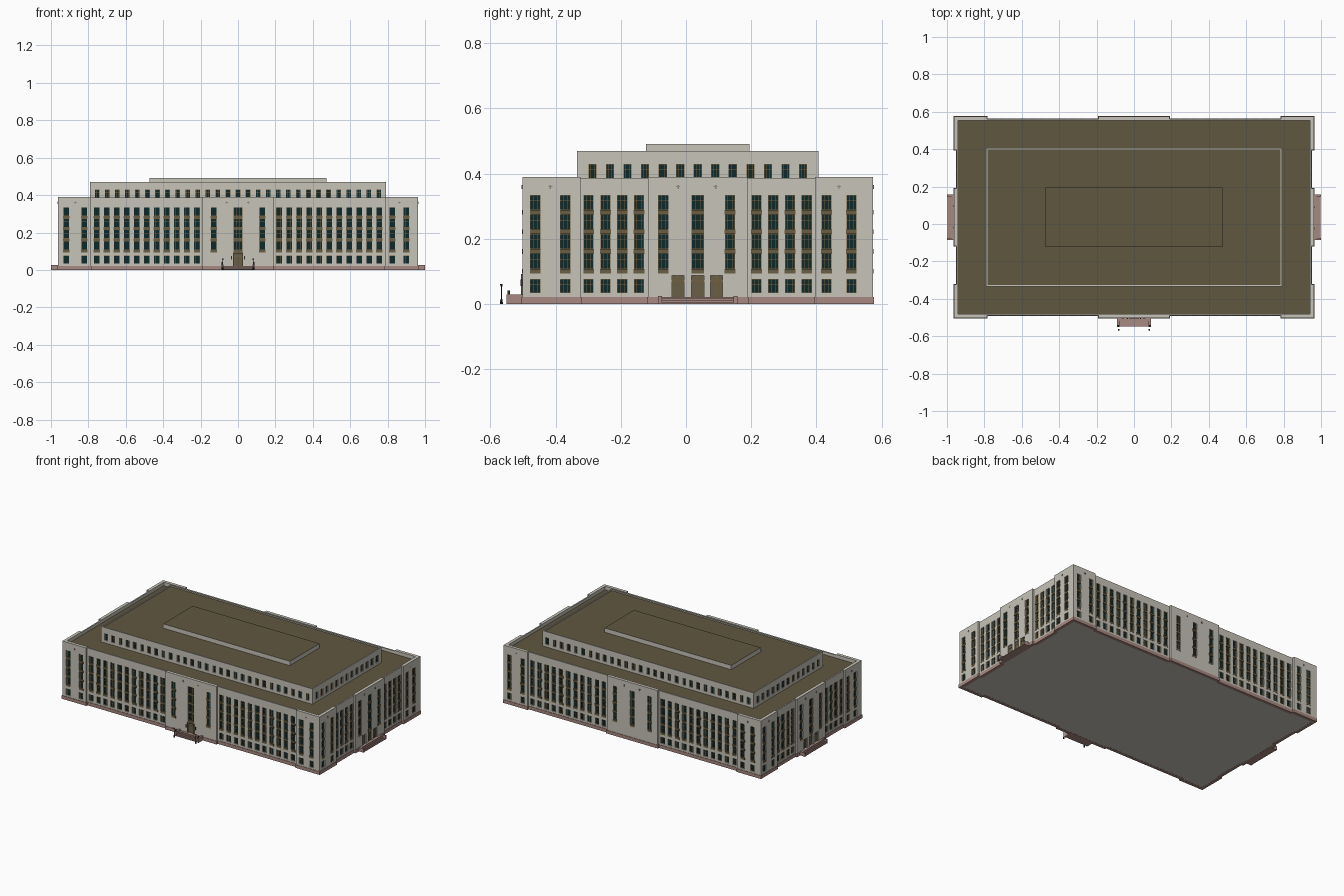
import bpy, bmesh
from math import cos, sin, pi
from mathutils import Vector

if "Cube" in bpy.data.objects:
    bpy.data.objects.remove(bpy.data.objects["Cube"])

CY = 0.036                      # the building sits slightly behind the origin
PLINTH, ROOF, TOP = 0.022, 0.366, 0.39


def srgb(*rgb):
    return [((c / 255 + 0.055) / 1.055) ** 2.4 for c in rgb] + [1.0]


MATS = []
for title, col in (("pale stone", (199, 195, 184)), ("brown roof", (96, 87, 64)),
                   ("pink granite", (168, 137, 129)), ("dark glass", (15, 40, 40)),
                   ("bronze frame", (122, 98, 62)), ("door bronze", (104, 94, 67)),
                   ("dark iron", (45, 45, 42)), ("carved stone", (140, 137, 128))):
    m = bpy.data.materials.new(title)
    m.use_nodes = True
    m.diffuse_color = srgb(*col)
    m.node_tree.nodes["Principled BSDF"].inputs["Base Color"].default_value = srgb(*col)
    MATS.append(m)
STONE, BROWN, GRANITE, GLASS, FRAME, DOOR, IRON, CARVED = range(8)


class Part:
    """Mesh drawn in a wall frame: u to the viewer's right, d outward, z up."""

    def __init__(self, side=0):
        self.bm = bmesh.new()
        a = side * pi / 2
        self.right, self.out = Vector((cos(a), sin(a), 0)), Vector((sin(a), -cos(a), 0))

    def at(self, u, d, z):
        return self.right * u + self.out * d + Vector((0, CY, z))

    def quad(self, pts, facing, mat):
        f = self.bm.faces.new([self.bm.verts.new(self.at(*p)) for p in pts])
        f.normal_update()
        u, d, z = facing
        if f.normal.dot(self.right * u + self.out * d + Vector((0, 0, z))) < 0:
            f.normal_flip()
        f.material_index = mat

    def wall(self, u0, u1, z0, z1, d, mat, face=1):
        self.quad([(u0, d, z0), (u1, d, z0), (u1, d, z1), (u0, d, z1)], (0, face, 0), mat)

    def flat(self, u0, u1, d0, d1, z, face, mat):
        self.quad([(u0, d0, z), (u1, d0, z), (u1, d1, z), (u0, d1, z)], (0, 0, face), mat)

    def cheek(self, u, d0, d1, z0, z1, face, mat):
        self.quad([(u, d0, z0), (u, d1, z0), (u, d1, z1), (u, d0, z1)], (face, 0, 0), mat)

    def box(self, u0, u1, d0, d1, z0, z1, mat, top=None):
        self.wall(u0, u1, z0, z1, d1, mat)
        self.wall(u0, u1, z0, z1, d0, mat, -1)
        self.cheek(u0, d0, d1, z0, z1, -1, mat)
        self.cheek(u1, d0, d1, z0, z1, 1, mat)
        self.flat(u0, u1, d0, d1, z0, -1, mat)
        self.flat(u0, u1, d0, d1, z1, 1, mat if top is None else top)

    def glazing(self, u0, u1, z0, z1, d):
        """Thin bronze surround, two mullions and a transom."""
        t, w = 0.0014, u1 - u0
        for u in (u0, u0 + 0.27 * w, u1 - 0.27 * w - t, u1 - t):
            self.box(u, u + t, d, d + 0.0015, z0, z1, FRAME)
        for z in (z0, z0 + 0.6 * (z1 - z0), z1 - t):
            self.box(u0, u1, d, d + 0.0015, z, z + t, FRAME)

    def opening(self, u0, u1, z0, z1, d, kind):
        """Recess with reveals, filled by a door, a window or a stack of floors."""
        b = d - 0.006
        for u, s in ((u0, 1), (u1, -1)):
            self.cheek(u, b, d, z0, z1, s, STONE)
        for z, s in ((z0, 1), (z1, -1)):
            self.flat(u0, u1, b, d, z, s, STONE)
        self.wall(u0, u1, z0, z1, b, DOOR if kind == "door" else GLASS)
        if kind == "door":
            mid = (u0 + u1) / 2
            self.box(mid - 0.001, mid + 0.001, b, b + 0.002, z0, z1, FRAME)
            self.box(u0, u1, b, b + 0.002, z0 + 0.047, z0 + 0.05, FRAME)
        elif kind == "stack":
            step = (z1 - z0) / 4
            for i in range(4):
                z = z0 + i * step
                self.box(u0 - 0.001, u1 + 0.001, b, d + 0.001, z, z + 0.014, DOOR)
                self.glazing(u0, u1, z + 0.014, z + step, b)
        else:
            self.glazing(u0, u1, z0, z1, b)

    def facade(self, u0, u1, z0, z1, d, depth, columns, limit, roof):
        """Wall strip with (u, width, [(z0, z1, kind)]) columns and a parapet."""
        cur = u0
        for u, w, holes in sorted(columns):
            a, b = u - w / 2, u + w / 2
            self.wall(cur, a, z0, z1, d, STONE)
            z = z0
            for h0, h1, kind in holes:
                if h0 > z:
                    self.wall(a, b, z, h0, d, STONE)
                self.opening(a, b, h0, h1, d, kind)
                z = h1
            self.wall(a, b, z, z1, d, STONE)
            cur = b
        self.wall(cur, u1, z0, z1, d, STONE)
        self.flat(u0, u1, d - depth, d, z1, 1, STONE)
        self.wall(u0, u1, roof, z1, d - depth, STONE, -1)
        for u, s in ((u0, -1), (u1, 1)):
            if abs(u) < limit - 0.01:
                self.cheek(u, d - depth, d, z0, z1, s, STONE)

    def finish(self, name):
        me = bpy.data.meshes.new(name)
        self.bm.to_mesh(me)
        self.bm.free()
        for m in MATS:
            me.materials.append(m)
        ob = bpy.data.objects.new(name, me)
        bpy.context.collection.objects.link(ob)
        return ob


STACK, LOW, ENTRY = (0.094, 0.335, "stack"), (0.034, 0.077, "window"), (PLINTH, 0.088, "door")
full = lambda us: [(u, 0.031, [LOW, STACK]) for u in us]
tall = lambda us: [(u, 0.031, [STACK]) for u in us]

# Per wall type: half length, plane, pavilion edges, column positions
LONG = dict(half=0.962, plane=0.538, corner=0.785, centre=0.19,
            wing=[0.22 + 0.0535 * i for i in range(11)],
            ends=([-0.918, -0.822], [0.825, 0.9]), mid=[-0.13, 0, 0.13])
SHORT = dict(half=0.538, plane=0.962, corner=0.36, centre=0.153,
             wing=[0.18 + 0.0515 * i for i in range(4)],
             ends=([-0.498, -0.406], [0.395, 0.471]), mid=[-0.106, 0, 0.099])

for side, label in enumerate(("front", "left", "back", "right")):
    s = SHORT if side % 2 else LONG
    h, pl, c, m = s["half"], s["plane"], s["corner"], s["centre"]
    centre = tall(s["mid"])
    if side % 2:
        centre += [(u, 0.037, [ENTRY]) for u in (-0.061, 0.058)]
    if side != 2:
        centre[1] = (0, 0.037 if side else 0.046, [ENTRY, STACK])
    wing_l, wing_r = full([-u for u in s["wing"]]), full(s["wing"])

    # Walls: corner and centre pavilions stand forward of the wings
    p, base = Part(side), Part(side)
    for u0, u1, cols, back in ((-h, -c, full(s["ends"][0]), 0), (-c, -m, wing_l, 0.012),
                               (-m, m, centre, 0), (m, c, wing_r, 0.012),
                               (c, h, full(s["ends"][1]), 0)):
        d = pl - back
        p.facade(u0, u1, PLINTH, TOP - back / 3, d, 0.021 - back, cols, h, ROOF)
        e = 0.0 if back else 0.003
        base.box(u0 - e, u1 + e, d - 0.018, d + 0.003, 0, PLINTH, GRANITE)
    # Carved medallions near the parapet
    for u in (sum(s["ends"][0]) / 2, -0.06, 0.055, sum(s["ends"][1]) / 2):
        p.box(u - 0.006, u + 0.006, pl, pl + 0.002, 0.359, 0.362, CARVED)
        p.box(u - 0.002, u + 0.002, pl, pl + 0.003, 0.353, 0.365, CARVED)
    p.finish(label + "_walls")
    base.finish(label + "_plinth")

    # Recessed upper storey
    n, uh, up = (13, 0.37, 0.79) if side % 2 else (29, 0.79, 0.37)
    cols = [((i - n // 2) * 0.0538, 0.025, [(0.384, 0.43, "window")]) for i in range(n)]
    p = Part(side)
    p.facade(-uh, uh, ROOF, 0.47, up, 0.007, cols, uh, 0.462)
    p.finish(label + "_upper_storey")

    # Entrance steps between granite cheek blocks
    if side != 2:
        w, run, high = (0.122, 0.038, 0.025) if side else (0.09, 0.048, 0.03)
        p = Part(side)
        for sg in (-1, 1):
            a, b = sorted((sg * w, sg * (w - 0.012)))
            p.box(a, b, pl, pl + run, 0, high, GRANITE)
        for i in range(4):
            p.box(0.012 - w, w - 0.012, pl, pl + run * (0.95 - 0.2 * i),
                  0, PLINTH * (i + 1) / 4, GRANITE)
        p.finish(label + "_steps")

# Roof slabs, penthouse and ground slab
for name, x, y, z0, z1, mat, top in (
        ("main_roof", 0.942, 0.518, 0.36, ROOF, STONE, BROWN),
        ("upper_roof", 0.784, 0.364, 0.455, 0.462, STONE, BROWN),
        ("penthouse", 0.474, 0.158, 0.462, 0.491, STONE, BROWN),
        ("ground_slab", 0.946, 0.522, 0.001, 0.012, STONE, STONE)):
    p = Part()
    p.box(-x, x, -y, y, z0, z1, mat, top)
    p.finish(name)

# Front door surround with lanterns
p = Part()
for sg in (-1, 1):
    a, b = sorted((sg * 0.023, sg * 0.027))
    p.box(a, b, 0.538, 0.542, PLINTH, 0.091, DOOR)
    p.box(sg * 0.035 - 0.002, sg * 0.035 + 0.002, 0.538, 0.544, 0.055, 0.075, IRON)
p.box(-0.027, 0.027, 0.538, 0.542, 0.088, 0.092, DOOR)
p.finish("front_door_surround")

# Lamp posts in front of the steps, and urns on the cheek blocks
for sg, label in ((-1, "right"), (1, "left")):
    p = Part()
    p.box(sg * 0.084 - 0.003, sg * 0.084 + 0.003, 0.576, 0.583, 0.03, 0.041, IRON)
    p.finish(label + "_urn")
    p = Part()
    for r0, r1, z0, z1 in ((0.005, 0.003, 0, 0.015), (0.0013, 0.0013, 0.015, 0.054),
                           (0.003, 0.004, 0.054, 0.062)):
        ring = bmesh.ops.create_cone(p.bm, cap_ends=True, segments=8, radius1=r0,
                                     radius2=r1, depth=z1 - z0)["verts"]
        bmesh.ops.translate(p.bm, verts=ring, vec=(sg * 0.081, -0.566, (z0 + z1) / 2))
    for f in p.bm.faces:
        f.material_index = IRON
    p.finish(label + "_lamp_post")
